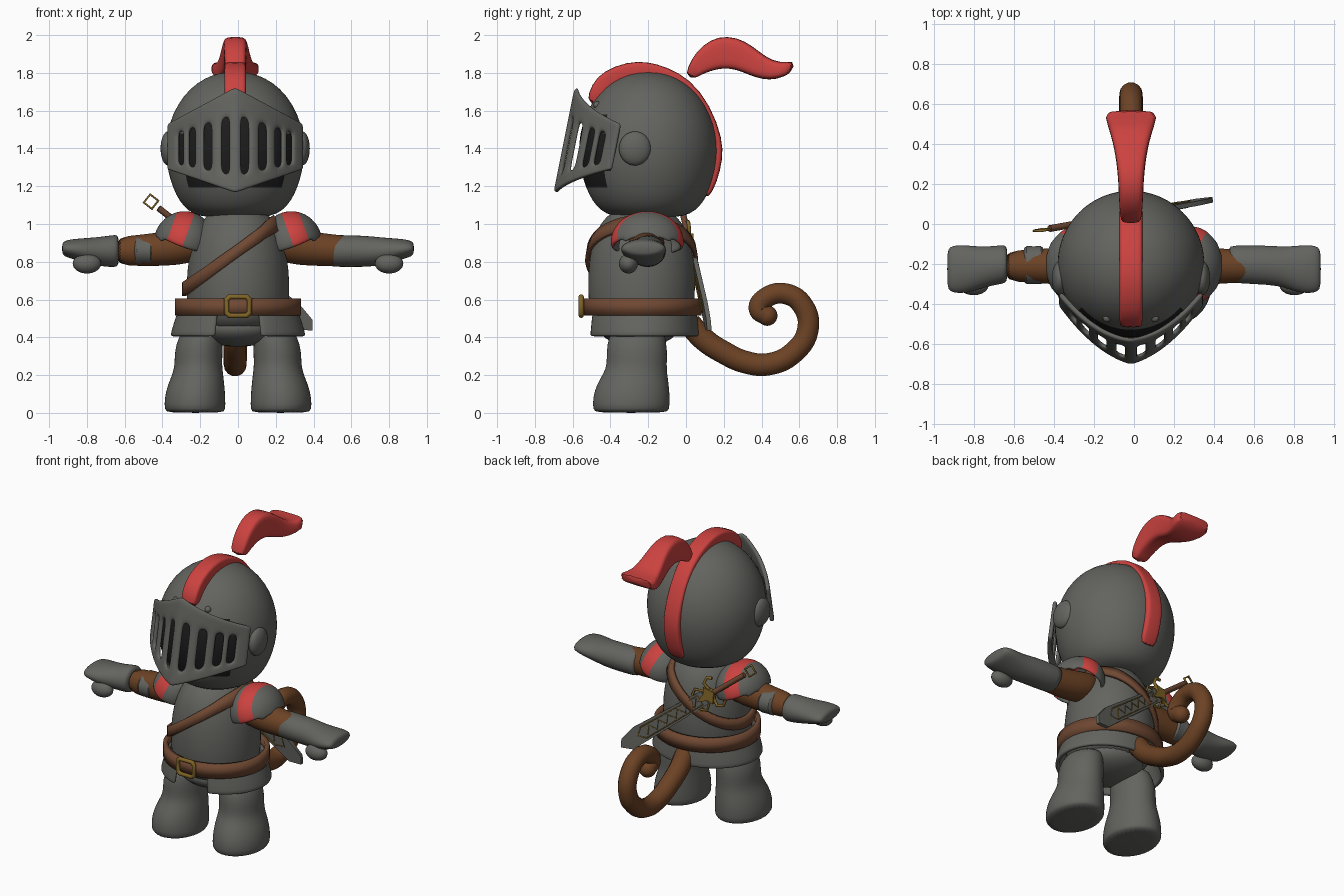
import bpy, bmesh, math
from mathutils import Vector, Matrix

cube = bpy.data.objects.get("Cube")
if cube:
    bpy.data.objects.remove(cube)


def material(name, rgb):
    m = bpy.data.materials.new(name)
    m.use_nodes = True
    m.diffuse_color = (*rgb, 1)
    node = m.node_tree.nodes["Principled BSDF"]
    node.inputs["Base Color"].default_value = (*rgb, 1)
    node.inputs["Roughness"].default_value = 0.7
    return m


STEEL = material("steel grey", (.125, .125, .115))
RED = material("plume red", (.6, .055, .05))
BROWN = material("fur brown", (.15, .055, .018))
LEATHER = material("strap leather", (.16, .065, .032))
GOLD = material("old gold", (.22, .13, .02))
DARK = material("slot black", (.012, .012, .012))
TAU = math.tau


def finish(name, bm, mats, thick=0, sub=1, rule=None):
    """Turn a bmesh into a smooth object, with optional thickness and colour rule."""
    bmesh.ops.recalc_face_normals(bm, faces=bm.faces)
    if rule:
        for f in bm.faces:
            f.material_index = rule(f.calc_center_median())
    mesh = bpy.data.meshes.new(name)
    bm.to_mesh(mesh)
    bm.free()
    ob = bpy.data.objects.new(name, mesh)
    bpy.context.collection.objects.link(ob)
    for m in mats:
        mesh.materials.append(m)
    if thick:
        mod = ob.modifiers.new("thickness", 'SOLIDIFY')
        mod.thickness, mod.offset = thick, 0
    if sub:
        ob.modifiers.new("smooth", 'SUBSURF').levels = sub
        ob.modifiers["smooth"].render_levels = sub
    bpy.ops.object.select_all(action='DESELECT')
    ob.select_set(True)
    bpy.context.view_layer.objects.active = ob
    bpy.ops.object.shade_smooth_by_angle(angle=math.radians(55))
    return ob


def skin(name, rows, *mats, closed=True, cap=True, hole=None, **kw):
    """Join rows of points into a surface; hole(i, j) leaves a face out."""
    bm = bmesh.new()
    vs = [[bm.verts.new(p) for p in row] for row in rows]
    n = len(rows[0])
    for i in range(len(rows) - 1):
        for j in range(n if closed else n - 1):
            k = (j + 1) % n
            if not (hole and hole(i, j)):
                bm.faces.new((vs[i][j], vs[i][k], vs[i + 1][k], vs[i + 1][j]))
    if closed and cap:
        bm.faces.new(vs[0])
        bm.faces.new(vs[-1])
    bmesh.ops.delete(bm, geom=[v for v in bm.verts if not v.link_faces], context='VERTS')
    return finish(name, bm, mats, **kw)


def ring(c, u, v, n=32, power=1.0):
    """Ellipse, or rounded box for a low power, around c with half axes u and v."""
    def bend(t):
        return math.copysign(abs(t) ** power, t)
    return [Vector(c) + Vector(u) * bend(math.cos(TAU * (k + .5) / n))
            + Vector(v) * bend(math.sin(TAU * (k + .5) / n)) for k in range(n)]


def zring(x, y, z, rx, ry, n=32):
    return ring((x, y, z), (rx, 0, 0), (0, ry, 0), n)


def xring(s, x, y, z, ry, rz):
    return ring((s * x, y, z), (0, ry, 0), (0, 0, rz), 24)


def ball(name, c, r, mat):
    bm = bmesh.new()
    bmesh.ops.create_uvsphere(bm, u_segments=24, v_segments=16, radius=1,
                              matrix=Matrix.Translation(c) @ Matrix.Diagonal((*r, 1)))
    return finish(name, bm, [mat], sub=0)


def tube(name, pts, depth, mat, cyclic=False, smooth=False, taper=1.0):
    cu = bpy.data.curves.new(name, 'CURVE')
    cu.dimensions, cu.bevel_depth, cu.use_fill_caps = '3D', depth, True
    cu.bevel_resolution, cu.resolution_u = (5, 8) if smooth else (2, 1)
    sp = cu.splines.new('BEZIER')
    sp.bezier_points.add(len(pts) - 1)
    for i, (b, p) in enumerate(zip(sp.bezier_points, pts)):
        b.co = p
        b.handle_left_type = b.handle_right_type = 'AUTO' if smooth else 'VECTOR'
        b.radius = 1 + (taper - 1) * i / (len(pts) - 1)
    sp.use_cyclic_u = cyclic
    cu.materials.append(mat)
    ob = bpy.data.objects.new(name, cu)
    bpy.context.collection.objects.link(ob)


# Helmet, with a dark face region behind the visor
HX, HY = -.015, -.2
shell = [(1.805, .05), (1.79, .12), (1.75, .2), (1.68, .275), (1.58, .333), (1.48, .362), (1.38, .37),
         (1.28, .357), (1.19, .33), (1.12, .295), (1.07, .25), (1.04, .19), (1.035, .1)]
skin("helmet", [zring(HX, HY, z, r, r, 48) for z, r in shell], STEEL, DARK,
     rule=lambda c: int(c.y < -.42 and 1.2 < c.z < 1.62))
for s, side in ((1, "left"), (-1, "right")):
    ball(side + "_ear_disc", (HX + s * .355, -.27, 1.4), (.04, .085, .09), STEEL)
    ball(side + "_visor_pivot", (HX + s * .12, -.47, 1.63), (.02, .02, .02), STEEL)

# Visor: pointed plate with open slots
half = [.03, .07, .125, .165, .21, .245, .27, .3, .33, .355]
cols = [-a for a in reversed(half)] + [0] + half
levels = [0, .05, .16, .3, .45, .6, .74, .9, 1]


def visor_point(x, t):
    a = abs(x)
    low, high = 1.165 + .35 * a, 1.725 - .55 * a
    z = low + (high - low) * t
    return Vector((HX + x, -.69 + .2 * a + 1.6 * a * a + .2 * (z - 1.165), z))


def is_slot(i, j):
    a = abs(cols[j] + cols[j + 1]) / 2
    return 2 <= i < 6 and any(p < a < q for p, q in zip(half[0:8:2], half[1:8:2]))


skin("visor", [[visor_point(x, t) for x in cols] for t in levels], STEEL,
     closed=False, hole=is_slot, thick=.028, sub=2)

# Helmet crest and plume
outer = [(-.53, 1.65), (-.5, 1.74), (-.44, 1.81), (-.31, 1.86), (-.2, 1.86), (-.1, 1.83), (.02, 1.77),
         (.13, 1.63), (.195, 1.45), (.195, 1.34), (.165, 1.22), (.115, 1.12)]
rows = []
for y, z in outer:
    p = Vector((HX, y, z))
    d = (p - Vector((HX, HY, 1.43))).normalized() * .045
    rows.append(ring(p - d, (.058, 0, 0), d, 16, .4))
skin("helmet_crest", rows, RED)
# top y, top z, bottom y, bottom z, half width
plume = [(-.01, 1.78, .05, 1.77, .05), (.03, 1.88, .08, 1.79, .055), (.09, 1.95, .13, 1.81, .06),
         (.17, 1.995, .19, 1.825, .062), (.27, 1.99, .26, 1.82, .068), (.35, 1.945, .33, 1.79, .078),
         (.42, 1.885, .4, 1.765, .092), (.5, 1.85, .48, 1.762, .115), (.58, 1.87, .565, 1.8, .148)]
skin("plume", [ring((HX, (a + c) / 2, (b + d) / 2), (w, 0, 0), (0, (a - c) / 2, (b - d) / 2), 16, .45)
               for a, b, c, d, w in plume], RED)

# Torso and pelvis
CY = -.235
trunk = [(.42, .2, .2), (.5, .265, .265), (.6, .275, .285), (.75, .272, .285), (.88, .252, .268),
         (.98, .215, .235), (1.04, .17, .185), (1.08, .13, .14)]
skin("torso", [zring(0, CY, *t) for t in trunk], STEEL)
ball("pelvis", (0, -.25, .45), (.22, .21, .1), STEEL)


def trunk_radii(z):
    for (z0, a0, b0), (z1, a1, b1) in zip(trunk, trunk[1:]):
        if z <= z1:
            t = (z - z0) / (z1 - z0)
            return a0 + (a1 - a0) * t, b0 + (b1 - b0) * t
    return trunk[-1][1:]


# Diagonal chest strap that follows the torso
strap = [[], []]
for k in range(48):
    ang, z = TAU * k / 48, .86
    for _ in range(12):
        z = min(1.02, .86 + .75 * trunk_radii(z)[0] * math.cos(ang))
    for row, dz in zip(strap, (-.036, .036)):
        a, b = trunk_radii(z + dz)
        row.append((math.cos(ang) * (a + .012), CY + math.sin(ang) * (b + .012), z + dz))
skin("chest_strap", strap, LEATHER, cap=False, thick=.022, sub=0)

# Belt, buckle and armoured skirt
skin("belt", [zring(0, -.23, z, .318, .298, 48) for z in (.515, .605)], LEATHER,
     cap=False, thick=.03, sub=0)
tube("buckle", [(x, -.555, .565 + z) for x, z in ((-.06, -.035), (-.045, -.05), (.045, -.05), (.06, -.035),
     (.06, .035), (.045, .05), (-.045, .05), (-.06, .035))], .014, GOLD, cyclic=True)
arc = [math.radians(-70 + 320 * k / 40) for k in range(41)]
skin("skirt_armour", [[(rx * math.cos(t), -.23 + ry * math.sin(t), z) for t in arc]
     for z, rx, ry in ((.57, .295, .27), (.5, .32, .28), (.42, .345, .288), (.405, .345, .288))],
     STEEL, closed=False, thick=.025)

# Booted legs
leg = [(0, .225, -.29, .15, .19), (.015, .228, -.29, .162, .203), (.08, .228, -.29, .162, .205),
       (.15, .222, -.282, .15, .192), (.21, .212, -.268, .133, .168), (.26, .21, -.26, .125, .158),
       (.33, .208, -.26, .128, .162), (.4, .2, -.26, .115, .15), (.46, .18, -.25, .1, .13)]
for s, side in ((1, "left"), (-1, "right")):
    skin(side + "_leg", [zring(s * x, y, z, rx, ry) for z, x, y, rx, ry in leg], STEEL)

    # Sleeve and gauntlet; the left gauntlet is long, the right has an elbow band
    cuff = .47 if s > 0 else .63
    skin(side + "_sleeve", [xring(s, x, -.21, z, r, r) for x, z, r in
         ((.15, .92, .09), (.25, .89, .1), (.38, .87, .093), (.5, .86, .083), (.66, .857, .08))], BROWN)
    hand = [(cuff, -.2, .858, .085, .078), (cuff + .015, -.2, .858, .096, .086),
            (.68, -.205, .855, .098, .084), (.75, -.215, .855, .102, .075), (.82, -.225, .86, .118, .065),
            (.88, -.225, .868, .122, .052), (.92, -.225, .87, .112, .042), (.932, -.225, .87, .09, .025)]
    skin(side + "_gauntlet", [xring(s, *h) for h in hand], STEEL)
    ball(side + "_thumb", (s * .8, -.305, .79), (.075, .05, .052), STEEL)
    if s < 0:
        skin("elbow_band", [xring(s, x, -.205, .86, r, r * .85) for x, r in
             ((.445, .08), (.46, .1), (.5, .092), (.54, .1), (.555, .08))], STEEL)

    # Shoulder guard with red band
    bm = bmesh.new()
    bmesh.ops.create_uvsphere(bm, u_segments=32, v_segments=16, radius=1,
        matrix=Matrix.Diagonal((.15, .185, .155, 1)) @ Matrix.Rotation(math.pi / 2, 4, 'Y'))
    low = [f for f in bm.faces if f.calc_center_median().z < -.03]
    bmesh.ops.delete(bm, geom=low, context='FACES')
    guard = finish(side + "_shoulder_guard", bm, [STEEL, RED], thick=.02,
                   rule=lambda c: int(-.005 < c.x * s < .08))
    guard.location = (s * .285, -.205, .905)
    guard.rotation_euler.y = -s * math.radians(20)

# Curled tail
curl = [(.02, .47), (.1, .385), (.2, .32), (.31, .27), (.44, .258), (.57, .32), (.645, .44),
        (.62, .565), (.53, .63), (.425, .61), (.385, .55), (.43, .515)]
tube("tail", [(HX, y, z) for y, z in curl], .064, BROWN, smooth=True, taper=.84)
ball("tail_tip", (HX, .43, .515), (.054, .054, .054), BROWN)

# Sword on the back: s runs from pommel to tip, w across, n outwards
along = Vector((.865, .155, -.675)).normalized()
back = Vector((0, 1, 0))
back = (back - along * back.dot(along)).normalized()
across = along.cross(back)


def on_sword(s, w, n=0):
    return Vector((-.46, -.03, 1.115)) + along * s + across * w + back * n


def plate(name, outline, t, mat):
    skin(name, [[on_sword(s, w, n) for s, w in outline] for n in (-t, t)], mat, sub=0)


plate("sword_blade", [(.38, -.045), (1.03, -.058), (1.1, -.01), (1.065, .035), (.95, .06), (.38, .045)],
      .012, STEEL)
plate("sword_guard", [(.3, 0), (.35, -.06), (.37, -.025), (.44, 0), (.37, .025), (.35, .06)], .02, GOLD)
tube("sword_grip", [on_sword(s, 0) for s in (.05, .32)], .017, LEATHER)
tube("sword_pommel", [on_sword(s, w) for s, w in ((-.03, -.025), (.025, -.025), (.025, .03), (-.03, .03))],
     .007, GOLD, cyclic=True)
for w in (-1, 1):
    tube("guard_prong", [on_sword(s, w * v) for s, v in ((.33, .02), (.34, .08), (.3, .1), (.27, .08))],
         .01, GOLD)
    tube("guard_hook", [on_sword(s, w * v) for s, v in ((.36, .03), (.42, .075), (.46, .05))], .008, GOLD)
for n in (-.012, .012):
    tube("blade_border", [on_sword(s, w, n) for s, w in
         ((.42, -.032), (.9, -.038), (.95, 0), (.9, .038), (.42, .032))], .004, GOLD, cyclic=True)
    tube("blade_zigzag", [on_sword(.44 + .04 * k, .022 * (-1) ** k, n) for k in range(12)], .004, GOLD)
